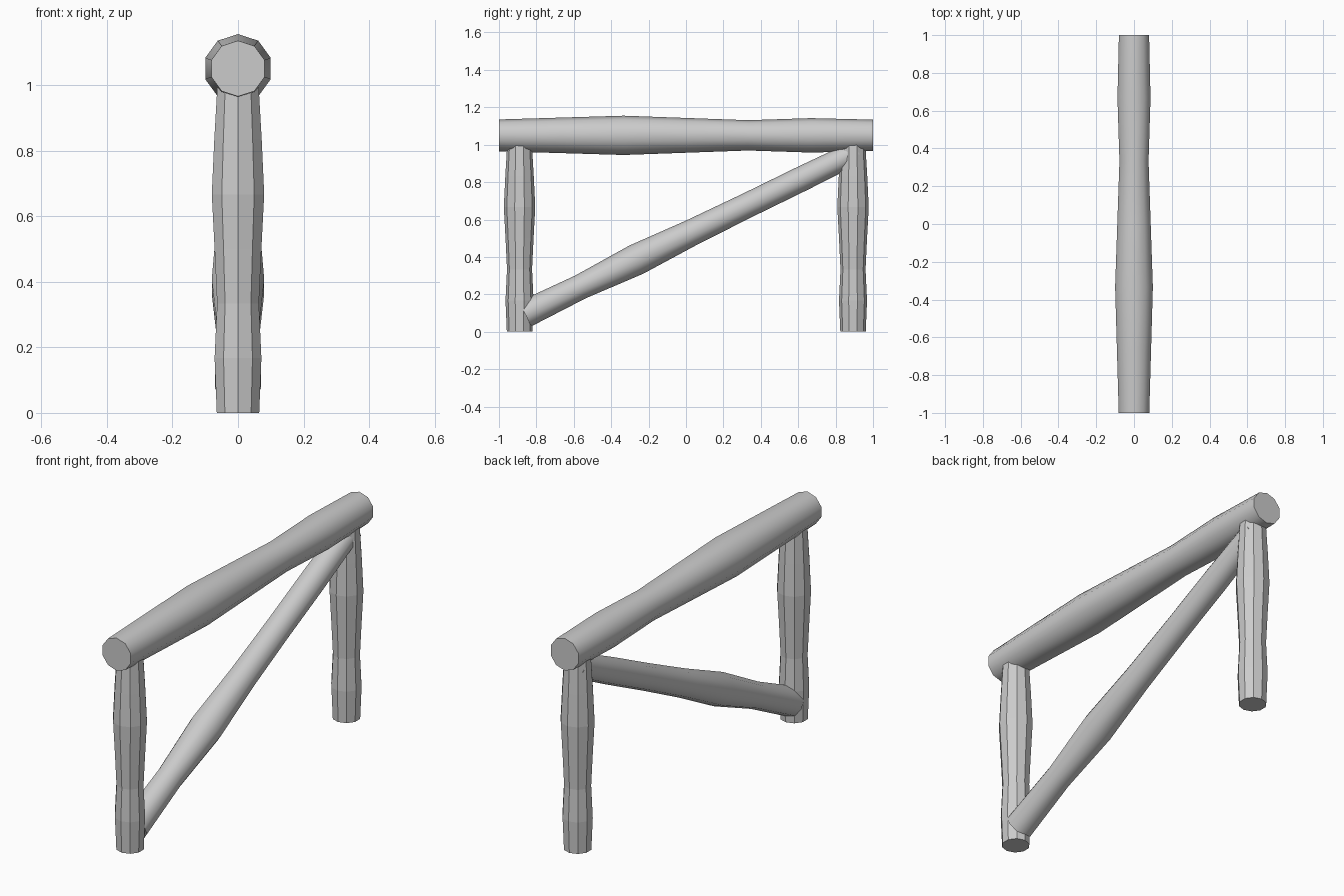
import bpy, bmesh, math
from mathutils import Vector

if "Cube" in bpy.data.objects:
    bpy.data.objects.remove(bpy.data.objects["Cube"])

SIDES = 10


def log(name, start, end, up, radii, smooth):
    """Ten-sided log with evenly spaced rings of varying radius; one corner points along 'up'."""
    start, end = Vector(start), Vector(end)
    axis = (end - start).normalized()
    up = Vector(up)
    up = (up - axis * up.dot(axis)).normalized()
    side = axis.cross(up)
    bm = bmesh.new()
    rings = []
    for i, r in enumerate(radii):
        centre = start.lerp(end, i / (len(radii) - 1))
        ring = []
        for k in range(SIDES):
            a = 2 * math.pi * k / SIDES
            ring.append(bm.verts.new(centre + r * (up * math.cos(a) + side * math.sin(a))))
        rings.append(ring)
    for low, high in zip(rings, rings[1:]):
        for k in range(SIDES):
            n = (k + 1) % SIDES
            bm.faces.new((low[k], low[n], high[n], high[k]))
    bm.faces.new(rings[0])
    bm.faces.new(rings[-1])
    bmesh.ops.recalc_face_normals(bm, faces=bm.faces)
    mesh = bpy.data.meshes.new(name)
    bm.to_mesh(mesh)
    bm.free()
    obj = bpy.data.objects.new(name, mesh)
    bpy.context.collection.objects.link(obj)
    if smooth:
        bpy.ops.object.select_all(action='DESELECT')
        obj.select_set(True)
        bpy.context.view_layer.objects.active = obj
        bpy.ops.object.shade_smooth_by_angle(angle=math.radians(45))
    return obj


# Top rail
log("top_rail", (0, -1, 1.05), (0, 1, 1.05), (0, 0, 1),
    [0.085, 0.095, 0.105, 0.093, 0.081, 0.092, 0.084], True)

# Two upright posts
for name, y in (("front_post", -0.89), ("back_post", 0.893)):
    log(name, (0, y, 0), (0, y, 1), (0, -1, 0),
        [0.068, 0.075, 0.067, 0.075, 0.084, 0.076, 0.066], False)

# Diagonal brace
log("diagonal_brace", (0, -0.86, 0.095), (0, 0.92, 0.965), (0, 0, 1),
    [0.074, 0.067, 0.084, 0.071, 0.067, 0.067, 0.062], True)
